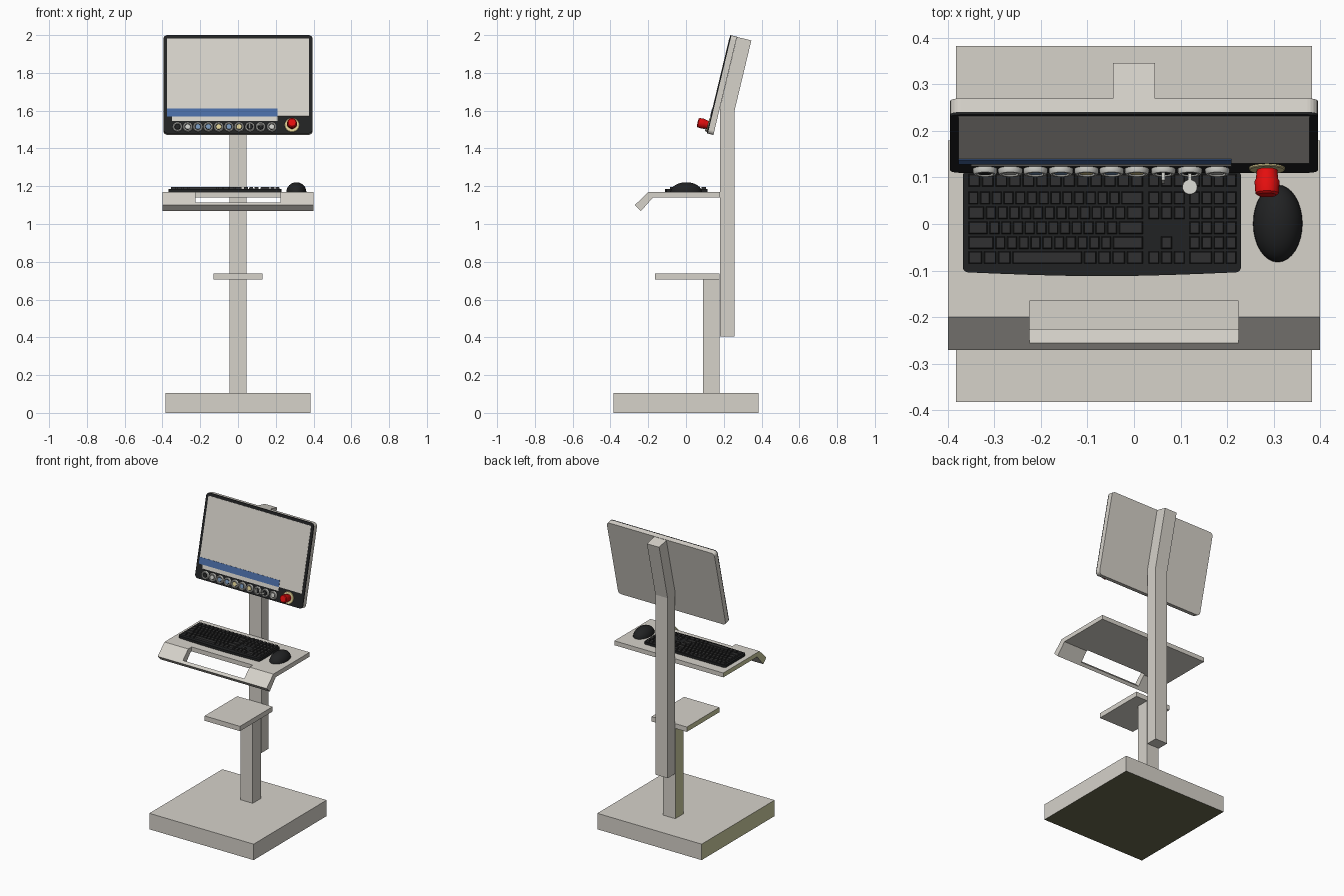
import bpy, bmesh, math
from mathutils import Matrix, Vector

if "Cube" in bpy.data.objects:
    bpy.data.objects.remove(bpy.data.objects["Cube"])


def lin(c):
    c /= 255
    return c / 12.92 if c <= 0.04045 else ((c + 0.055) / 1.055) ** 2.4


def mat(name, r, g, b):
    m = bpy.data.materials.new(name)
    m.diffuse_color = (lin(r), lin(g), lin(b), 1)
    m.use_nodes = True
    m.node_tree.nodes["Principled BSDF"].inputs["Base Color"].default_value = m.diffuse_color
    return m


GREY = mat("warm_light_grey", 214, 210, 202)
OLIVE = mat("olive_grey", 206, 206, 162)
DARK_OLIVE = mat("dark_olive", 104, 104, 78)
BLACK = mat("black_plastic", 33, 34, 35)
KEY = mat("charcoal_keys", 48, 48, 49)
BLUE = mat("taskbar_blue", 74, 108, 165)
RED = mat("stop_red", 228, 14, 14)
SILVER = mat("silver_metal", 205, 205, 200)
YELLOW = mat("pale_yellow", 222, 208, 150)
LAMP = mat("lamp_blue", 120, 150, 185)


def finish(name, bm, mats, matrix=None, smooth=False):
    bmesh.ops.recalc_face_normals(bm, faces=bm.faces)
    me = bpy.data.meshes.new(name)
    bm.to_mesh(me)
    bm.free()
    if matrix:
        me.transform(matrix)
    for m in mats:
        me.materials.append(m)
    ob = bpy.data.objects.new(name, me)
    bpy.context.collection.objects.link(ob)
    if smooth:
        bpy.ops.object.select_all(action='DESELECT')
        ob.select_set(True)
        bpy.context.view_layer.objects.active = ob
        bpy.ops.object.shade_smooth_by_angle(angle=math.radians(35))
    return ob


def prism(name, pts, direction, mats, matrix=None):
    """Extrude a closed 3D outline along a direction."""
    bm = bmesh.new()
    f = bm.faces.new([bm.verts.new(p) for p in pts])
    ext = bmesh.ops.extrude_face_region(bm, geom=[f], use_keep_orig=True)
    bmesh.ops.translate(bm, vec=direction,
                        verts=[v for v in ext['geom'] if isinstance(v, bmesh.types.BMVert)])
    return finish(name, bm, mats, matrix)


def side_prism(name, yz, half, mats):
    return prism(name, [(-half, y, z) for y, z in yz], (2 * half, 0, 0), mats)


def box(name, x0, x1, y0, y1, z0, z1, mats, matrix=None):
    return prism(name, [(x0, y0, z0), (x1, y0, z0), (x1, y1, z0), (x0, y1, z0)],
                 (0, 0, z1 - z0), mats, matrix)


def lathe(name, prof, slots, mats, matrix, n=28):
    """Spin (radius, height) points about local z; slots = material per band."""
    bm = bmesh.new()
    rings = []
    for r, h in prof:
        k = 1 if r == 0 else n
        rings.append([bm.verts.new((r * math.cos(2 * math.pi * i / n),
                                    r * math.sin(2 * math.pi * i / n), h)) for i in range(k)])
    for a, b, s in zip(rings, rings[1:], slots):
        for i in range(n):
            j = (i + 1) % n
            vs = [a[i % len(a)], a[j % len(a)], b[j % len(b)], b[i % len(b)]]
            bm.faces.new(list(dict.fromkeys(vs))).material_index = s
    return finish(name, bm, mats, matrix, True)


def rounded(x0, x1, y0, y1, r, z, bulge=0.0):
    """Rounded rectangle outline; bulge pushes the y0 side outwards."""
    pts = []
    for cx, cy, a0 in ((x1 - r, y1 - r, 0), (x0 + r, y1 - r, 90),
                       (x0 + r, y0 + r, 180), (x1 - r, y0 + r, 270)):
        for i in range(6):
            a = math.radians(a0 + 18 * i)
            pts.append((cx + r * math.cos(a), cy + r * math.sin(a), z))
        if a0 == 180 and bulge:
            for i in range(1, 8):
                t = i / 8
                pts.append((x0 + r + t * (x1 - x0 - 2 * r),
                            y0 - bulge * math.sin(math.pi * t), z))
    return pts


def paint(ob, direction, slot):
    for p in ob.data.polygons:
        if p.normal.dot(Vector(direction)) > 0.95:
            p.material_index = slot


# Base, posts and shelf (left faces are olive)
base = box("base_plate", -0.383, 0.383, -0.383, 0.383, 0, 0.106, [GREY, OLIVE, DARK_OLIVE])
paint(base, (0, 0, -1), 2)
lower = box("lower_post", -0.045, 0.045, 0.09, 0.177, 0.106, 0.705, [GREY, OLIVE])
shelf = box("small_shelf", -0.13, 0.13, -0.165, 0.177, 0.705, 0.737, [GREY, OLIVE])
side_prism("upper_post", [(0.18, 0.405), (0.257, 0.405), (0.257, 1.6), (0.346, 1.972),
                          (0.270, 1.99), (0.18, 1.615)], 0.045, [GREY])

# Desk with folded front lip and handle opening
desk = side_prism("desk", [(0.18, 1.14), (0.18, 1.169), (-0.2, 1.169), (-0.271, 1.1),
                           (-0.239, 1.068), (-0.175, 1.14)], 0.4, [GREY, OLIVE])
cutter = side_prism("handle_cutter", [(-0.165, 1.2), (-0.342, 1.2), (-0.192, 1.05),
                                      (-0.165, 1.05)], 0.225, [GREY])
cutter.hide_render = True
mod = desk.modifiers.new("handle_opening", 'BOOLEAN')
mod.object, mod.operation, mod.solver = cutter, 'DIFFERENCE', 'EXACT'
bpy.context.view_layer.objects.active = desk
bpy.ops.object.modifier_apply(modifier=mod.name)
bpy.data.objects.remove(cutter)
for ob in (base, lower, shelf, desk):
    paint(ob, (-1, 0, 0), 1)

# Keyboard
prism("keyboard_body", rounded(-0.368, 0.23, -0.104, 0.115, 0.012, 1.169, 0.008),
      (0, 0, 0.016), [BLACK])
keys = bmesh.new()


def key_row(x0, x1, y, widths):
    """Row of tapered keys; negative widths are gaps."""
    unit, x = (x1 - x0) / sum(abs(w) for w in widths), x0
    for w in widths:
        step = abs(w) * unit
        if w > 0:
            m = Matrix.Translation((x + step / 2, y, 1.190)) @ Matrix.Diagonal(
                (step - 0.004, 0.027, 0.012, 1))
            for v in bmesh.ops.create_cube(keys, size=1, matrix=m)['verts']:
                if v.co.z > 1.19:
                    v.co.x += 0.002 if v.co.x < x + step / 2 else -0.002
                    v.co.y += 0.002 if v.co.y < y else -0.002
        x += step


ROWS = [0.094, 0.056, 0.024, -0.008, -0.040, -0.072]
MAIN = [[1] * 13, [1] * 13 + [2], [1.5] + [1] * 12 + [1.5], [1.8] + [1] * 11 + [2.2],
        [2.3] + [1] * 10 + [2.7], [1.3, 1.2, 1.2, 6, 1.2, 1.2, 1.2, 1.5]]
NAV = [[1] * 3, [1] * 3, [1] * 3, [-3], [-1, 1, -1], [1] * 3]
PAD = [[1] * 4] * 5 + [[2, 1, 1]]
for y, a, b, c in zip(ROWS, MAIN, NAV, PAD):
    key_row(-0.358, 0.021, y, a)
    key_row(0.029, 0.111, y, b)
    key_row(0.117, 0.222, y, c)
finish("keyboard_keys", keys, [KEY])

# Mouse: half ellipsoid
bm = bmesh.new()
bmesh.ops.create_uvsphere(bm, u_segments=32, v_segments=16, radius=1)
bmesh.ops.bisect_plane(bm, geom=bm.verts[:] + bm.edges[:] + bm.faces[:], dist=1e-4,
                       plane_co=(0, 0, 0), plane_no=(0, 0, -1), clear_outer=True)
bmesh.ops.holes_fill(bm, edges=[e for e in bm.edges if e.is_boundary])
finish("mouse", bm, [BLACK], Matrix.Translation((0.309, 0.001, 1.169)) @
       Matrix.Diagonal((0.053, 0.083, 0.052, 1)), True)

# Monitor, built flat in its own tilted frame (local y up the panel, z out of it)
T = Matrix.Translation((0, 0.11, 1.48)) @ Matrix.Rotation(math.radians(90 - 13.5), 4, 'X')
prism("monitor_shell", rounded(-0.395, 0.395, 0, 0.535, 0.022, -0.036), (0, 0, 0.03), [GREY], T)
prism("monitor_bezel", rounded(-0.395, 0.395, 0, 0.535, 0.022, -0.006), (0, 0, 0.006), [BLACK], T)
box("screen", -0.377, 0.377, 0.093, 0.517, 0, 0.002, [GREY], T)
box("screen_taskbar", -0.377, 0.21, 0.092, 0.134, 0, 0.004, [BLUE], T)
box("label_strip", -0.35, 0.21, 0.068, 0.092, 0, 0.002, [GREY], T)

# Row of push buttons
XS = [-0.32, -0.266, -0.212, -0.157, -0.102, -0.048, 0.006, 0.063, 0.12, 0.179]
CAPS = [BLACK, SILVER, LAMP, LAMP, YELLOW, LAMP, YELLOW, BLACK, BLACK, SILVER]
for i, (x, cap) in enumerate(zip(XS, CAPS)):
    lathe(f"button_{i + 1}", [(0, 0.011), (0.014, 0.010), (0.016, 0.006), (0.018, 0.012),
                              (0.023, 0.012), (0.026, 0.007), (0.026, 0)],
          [0, 1, 2, 2, 2, 2], [cap, BLACK, SILVER], T @ Matrix.Translation((x, 0.034, 0)))

# Key switch handle and key with round grip
box("switch_handle", 0.059, 0.067, 0.019, 0.049, 0.01, 0.028, [SILVER], T)
box("key_stem", 0.116, 0.124, 0.031, 0.037, 0.01, 0.03, [SILVER], T)
lathe("key_grip", [(0, 0.003), (0.016, 0.003), (0.016, -0.003), (0, -0.003)], [0] * 3, [SILVER],
      T @ Matrix.Translation((0.12, 0.034, 0.04)) @ Matrix.Rotation(math.pi / 2, 4, 'X'))

# Emergency stop
S = T @ Matrix.Translation((0.286, 0.045, 0))
lathe("stop_ring", [(0, 0.005), (0.037, 0.005), (0.039, 0.003), (0.039, 0)], [0] * 3, [YELLOW], S)
lathe("stop_button", [(0, 0.061), (0.02, 0.060), (0.025, 0.056), (0.027, 0.03), (0.024, 0.024),
                      (0.022, 0.005)], [0] * 5, [RED], S)
